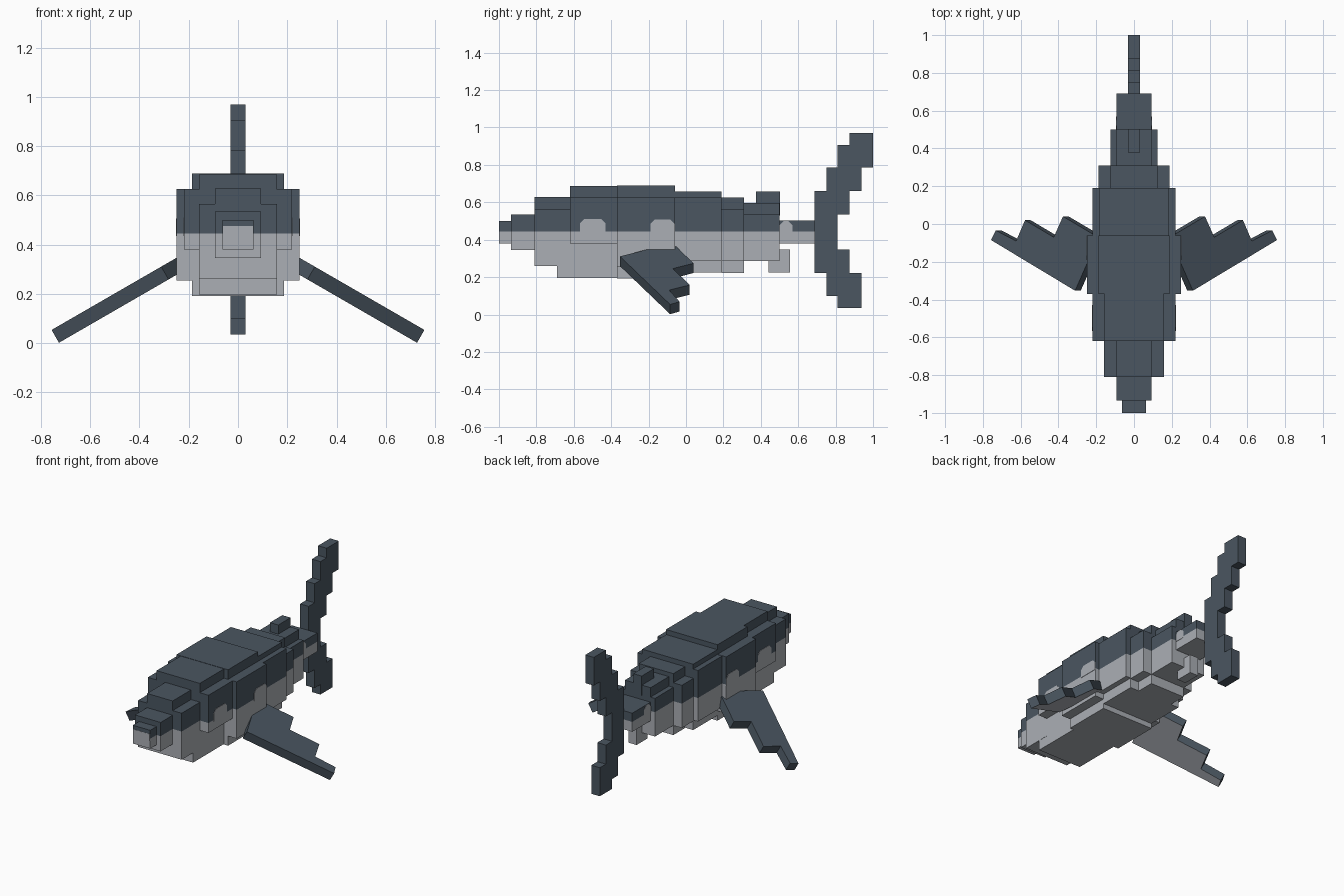
import bpy, bmesh, math
from mathutils import Vector

cube = bpy.data.objects.get("Cube")
if cube:
    bpy.data.objects.remove(cube, do_unlink=True)


def material(name, rgb):
    m = bpy.data.materials.new(name)
    m.use_nodes = True
    m.diffuse_color = (*rgb, 1)
    m.node_tree.nodes["Principled BSDF"].inputs["Base Color"].default_value = (*rgb, 1)
    return m


SLATE = material("slate_blue", (0.069, 0.093, 0.119))
PALE = material("pale_grey", (0.407, 0.429, 0.462))
SPLIT = 0.445  # height where the dark back meets the pale belly


def prism(name, points, offset, rule=None, cut=False, mats=(SLATE, PALE)):
    """Extrude a closed outline by offset; rule(face) is True for pale faces."""
    bm = bmesh.new()
    face = bm.faces.new([bm.verts.new(p) for p in points])
    ext = bmesh.ops.extrude_face_region(bm, geom=[face], use_keep_orig=True)
    verts = [v for v in ext["geom"] if isinstance(v, bmesh.types.BMVert)]
    bmesh.ops.translate(bm, vec=Vector(offset), verts=verts)
    if cut:
        bmesh.ops.bisect_plane(bm, geom=bm.verts[:] + bm.edges[:] + bm.faces[:],
                               plane_co=(0, 0, SPLIT), plane_no=(0, 0, 1))
    bmesh.ops.recalc_face_normals(bm, faces=bm.faces[:])
    if rule:
        for f in bm.faces:
            f.material_index = 1 if rule(f) else 0
    mesh = bpy.data.meshes.new(name)
    bm.to_mesh(mesh)
    bm.free()
    for m in mats:
        mesh.materials.append(m)
    obj = bpy.data.objects.new(name, mesh)
    bpy.context.collection.objects.link(obj)
    return obj


def is_belly(f):
    return f.calc_center_median().z < SPLIT


def section(name, y0, y1, wide, narrow=None):
    """Body slice; wide = (half width, bottom, top), narrow ridge may extend past it."""
    w, a, b = wide
    half = [(w, a), (w, b)]
    if narrow:
        n, c, d = narrow
        if c < a:
            half = [(n, c), (n, a)] + half
        if d > b:
            half += [(n, b), (n, d)]
    ring = half + [(-x, z) for x, z in reversed(half)]
    return prism(name, [(x, y0, z) for x, z in ring], (0, y1 - y0, 0), is_belly, True)


# Body slices from nose to tail
section("nose_tip", -1.0, -0.935, (0.063, 0.38, 0.50))
section("snout", -0.935, -0.81, (0.093, 0.345, 0.535))
section("head", -0.81, -0.62, (0.158, 0.26, 0.565), (0.093, 0.26, 0.628))
section("throat", -0.69, -0.62, (0.157, 0.195, 0.30))
section("shoulders", -0.62, -0.37, (0.22, 0.38, 0.627), (0.157, 0.195, 0.688))
section("chest", -0.37, -0.06, (0.25, 0.255, 0.627), (0.187, 0.192, 0.69))
section("waist", -0.06, 0.19, (0.22, 0.29, 0.625), (0.185, 0.225, 0.657))
section("hips", 0.19, 0.31, (0.187, 0.285, 0.565), (0.125, 0.222, 0.625))
section("rear_body", 0.31, 0.50, (0.125, 0.285, 0.535), (0.093, 0.285, 0.597))
section("tail_stock", 0.50, 0.69, (0.093, 0.38, 0.502))


# Small median fins
def box(name, w, y0, y1, z0, z1, mat):
    prism(name, [(-w, y0, z0), (w, y0, z0), (w, y0, z1), (-w, y0, z1)],
          (0, y1 - y0, 0), mats=(mat,))


box("rear_dorsal_fin", 0.03, 0.375, 0.502, 0.53, 0.657, SLATE)
box("anal_fin", 0.03, 0.44, 0.555, 0.225, 0.347, PALE)

# Stepped tail fin
tail = [(.688, .66), (.75, .66), (.75, .785), (.81, .785), (.81, .907), (.875, .907),
        (.875, .97), (1, .97), (1, .785), (.937, .785), (.937, .66), (.875, .66),
        (.875, .535), (.81, .535), (.81, .347), (.875, .347), (.875, .222),
        (.937, .222), (.937, .035), (.81, .035), (.81, .10), (.75, .10),
        (.75, .222), (.688, .222)]
prism("tail_fin", [(-0.031, y, z) for y, z in tail], (0.062, 0, 0), mats=(SLATE,))

# Drooping, stepped pectoral fins with pale undersides
fin = [(.757, -.085), (.732, -.034), (.624, -.09), (.577, .02), (.425, -.07),
       (.376, .04), (.20, -.064), (.249, -.21), (.312, -.353)]
TILT = math.radians(30)
for side, label in ((1, "left"), (-1, "right")):
    top = [(side * x, y, 0.055 + (0.755 - x) * math.tan(TILT)) for x, y in fin]
    drop = (-side * 0.06 * math.sin(TILT), 0, -0.06 * math.cos(TILT))
    prism(label + "_pectoral_fin", top, drop, lambda f: f.normal.z < -0.8)

    # Pale patches rising above the belly line on each flank
    for name, x, y0, y1, top_z in (("shoulder_patch", 0.22, -0.567, -0.43, 0.51),
                                   ("chest_patch", 0.25, -0.19, -0.06, 0.507),
                                   ("tail_patch", 0.093, 0.50, 0.57, 0.50)):
        c = 0.022
        outline = [(y0, SPLIT - 0.01), (y1, SPLIT - 0.01), (y1, top_z - c),
                   (y1 - c, top_z), (y0 + c, top_z), (y0, top_z - c)]
        prism(label + "_" + name, [(side * (x - 0.002), y, z) for y, z in outline],
              (side * 0.004, 0, 0), mats=(PALE,))

# Pale muzzle patch
box("muzzle_patch", 0.06, -1.001, -0.998, 0.43, 0.475, PALE)
